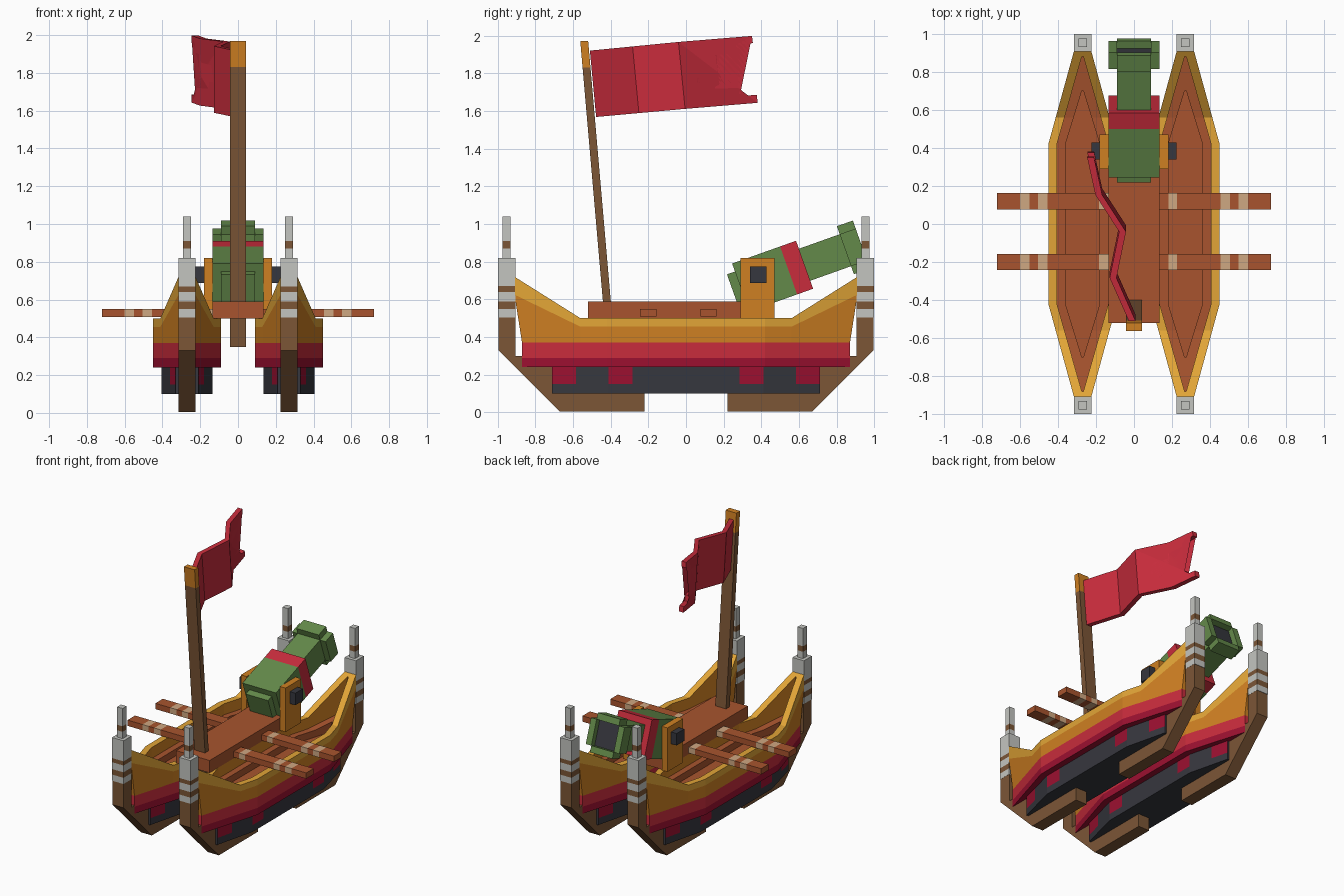
import bpy, bmesh, math

if "Cube" in bpy.data.objects:
    bpy.data.objects.remove(bpy.data.objects["Cube"])

# Palette (linear)
def lin(c):
    c /= 255
    return c / 12.92 if c <= 0.04045 else ((c + 0.055) / 1.055) ** 2.4

PALETTE = {"gold": (226, 165, 55), "orange": (207, 128, 34), "wood": (168, 84, 46),
           "brown": (124, 86, 54), "green": (100, 138, 74), "red": (200, 44, 60),
           "crimson": (156, 16, 48), "charcoal": (54, 55, 62), "pale_grey": (196, 197, 192),
           "tan": (207, 168, 130)}
MATS = {}
for key, rgb in PALETTE.items():
    MATS[key] = bpy.data.materials.new(key)
    MATS[key].diffuse_color = (*[lin(c) for c in rgb], 1)


def finish(name, bm, mats):
    bmesh.ops.recalc_face_normals(bm, faces=bm.faces)
    me = bpy.data.meshes.new(name)
    bm.to_mesh(me)
    bm.free()
    for m in mats:
        me.materials.append(MATS[m])
    ob = bpy.data.objects.new(name, me)
    bpy.context.collection.objects.link(ob)
    return ob


def loft(name, rings, colours, cap0=None, cap1=None, rule=None):
    """Skin closed rings; one colour per span, optional per-face colour rule."""
    slots = list(PALETTE)
    bm = bmesh.new()
    vs = [[bm.verts.new(p) for p in r] for r in rings]
    n = len(vs[0])
    for i, col in enumerate(colours):
        for j in range(n):
            k = (j + 1) % n
            f = bm.faces.new((vs[i][j], vs[i][k], vs[i + 1][k], vs[i + 1][j]))
            f.material_index = slots.index(rule(i, f) if rule else col)
    for ring, col in ((vs[0], cap0 or colours[0]), (vs[-1], cap1 or colours[-1])):
        bm.faces.new(ring).material_index = slots.index(col)
    used = sorted({f.material_index for f in bm.faces})
    for f in bm.faces:
        f.material_index = used.index(f.material_index)
    return finish(name, bm, [slots[u] for u in used])


def rect(a0, a1, b0, b1):
    return [(a0, b0), (a1, b0), (a1, b1), (a0, b1)]


def box(name, x0, x1, y0, y1, z0, z1, col):
    return loft(name, [[(x, y, z) for x, y in rect(x0, x1, y0, y1)] for z in (z0, z1)], [col])


def prism(name, pts, x0, x1, col):
    return loft(name, [[(x, y, z) for y, z in pts] for x in (x0, x1)], [col])


# Hull outline: widest amidships, tapering to both ends
def outline(cx, hw, flat, end, tip, zf, stops):
    def width(y):
        t = max(0, (abs(y) - flat) / (end - flat))
        return hw + (tip - hw) * t
    ys = [-y for y in stops[::-1]] + list(stops)
    return ([(cx + width(y), y, zf(y)) for y in ys] +
            [(cx - width(y), y, zf(y)) for y in ys[::-1]])


def sheer(base, rise):
    return lambda y: base + rise * max(0, (abs(y) - 0.56) / 0.35)


for side, s in (("left", -1), ("right", 1)):
    cx = 0.27 * s
    # Upper hull: coloured strakes, rim, inner wall, deck and well
    rings = []
    for z, rise, end in ((0.24, 0, .87), (0.29, 0, .87), (0.37, 0, .87),
                         (0.455, .17, .91), (0.50, .22, .91)):
        rings.append(outline(cx, .18, .42, end, .045, sheer(z, rise), (.42, .56, end)))
    for hw, z, rise, end in ((.135, .50, .22, .88), (.135, .42, .05, .88),
                             (.09, .42, .05, .70), (.09, .37, 0, .70)):
        rings.append(outline(cx, hw, .42, end, .004, sheer(z, rise), (.42, .56, end)))
    loft(side + "_hull", rings,
         ["crimson", "red", "orange", "gold", "gold", "orange", "wood", "wood"],
         "crimson", "wood")

    # Lower hull with painted patches hanging from the strake
    def patch(i, f):
        y = abs(f.calc_center_median().y)
        vertical = len({round(v.co.y, 3) for v in f.verts}) > 1
        return "crimson" if i == 1 and vertical and (.285 < y < .41 or y > .585) else "charcoal"
    loft(side + "_lower_hull",
         [outline(cx, .135, .41, .71, .06, lambda y, z=z: z, (.285, .41, .585, .71))
          for z in (.10, .15, .24)], ["charcoal"] * 2, rule=patch)

    for end, e in (("bow", -1), ("stern", 1)):
        # Keel and stem
        keel = [(.995, .505), (.995, .33), (.67, .005), (.22, .005), (.22, .12),
                (.6, .12), (.6, .30), (.905, .30), (.905, .505)]
        prism(f"{side}_{end}_keel", [(e * y, z) for y, z in keel], cx - .045, cx + .045, "brown")
        # Banded end post
        levels = [(.505, .046), (.55, .046), (.59, .046), (.64, .046), (.67, .046), (.82, .046),
                  (.82, .022), (.87, .022), (.91, .022), (1.04, .022)]
        rings = [[(cx + a, e * .952 + b, z) for a, b in rect(-h, h, -h, h)] for z, h in levels]
        g, b = "pale_grey", "brown"
        loft(f"{side}_{end}_post", rings, [g, b, g, b, g, g, g, b, g])

    # Oars with pale bands
    inner = (.18, .225) if s > 0 else (.135, .185)
    for row, y in (("front", -.2), ("rear", .12)):
        xs = (.125, *inner, .455, .505, .55, .60, .72)
        rings = [[(s * x, yy, z) for yy, z in rect(y - .043, y + .043, .508, .55)] for x in xs]
        loft(f"{side}_{row}_oar", rings, ["wood", "tan"] * 3 + ["wood"])

    # Cannon bracket and pivot nut
    box(side + "_bracket", *sorted((s * .135, s * .18)), .29, .47, .50, .82, "orange")
    box(side + "_pivot", *sorted((s * .18, s * .224)), .34, .428, .688, .775, "charcoal")

# Central platform
box("platform", -.135, .135, -.52, .46, .50, .59, "wood")

# Cannon, built along a tilted axis
TILT = math.radians(19.6)
CA, SA = math.cos(TILT), math.sin(TILT)


def cannon_ring(u, x0, x1, h0, h1):
    return [(x, .29 + u * CA - h * SA, .663 + u * SA + h * CA) for x, h in rect(x0, x1, h0, h1)]


steps = [(-.045, .09), (0, .09), (0, .135), (.27, .135), (.36, .135), (.36, .09), (.64, .09)]
loft("cannon_barrel", [cannon_ring(u, -r, r, -r, r) for u, r in steps],
     ["green", "green", "green", "red", "red", "green"], cap1="charcoal")
for name, b in (("top", (-.09, .09, .09, .135)), ("bottom", (-.09, .09, -.135, -.09)),
                ("left", (-.135, -.09, -.09, .09)), ("right", (.09, .135, -.09, .09))):
    loft(f"muzzle_{name}", [cannon_ring(u, *b) for u in (.59, .68)], ["green"])

# Leaning mast with a painted tip
rings = []
for z in (.35, 1.83, 1.97):
    y = -.42 - .087 * (z - .59)
    rings.append([(x, yy, z) for x, yy in rect(-.043, .043, y - .021, y + .021)])
loft("mast", rings, ["brown", "orange"])

# Ragged flag: flat profile, sliced, folded in zigzag, then thickened
edge = [(-.51, 1.92), (-.04, 1.966), (.35, 1.998), (.355, 1.96), (.265, 1.95), (.27, 1.908),
        (.155, 1.897), (.155, 1.855), (.07, 1.84), (.058, 1.75), (.106, 1.754), (.106, 1.717),
        (.28, 1.722), (.286, 1.68), (.376, 1.685), (.38, 1.643), (-.005, 1.611),
        (-.477, 1.568), (-.472, 1.606), (-.43, 1.61), (-.408, 1.66), (-.413, 1.828),
        (-.456, 1.839), (-.461, 1.881), (-.503, 1.881)]
FOLDS = [(-.52, .0), (-.27, -.11), (-.025, -.06), (.17, -.185), (.40, -.235)]


def fold(t):
    for (a, xa), (b, xb) in zip(FOLDS, FOLDS[1:]):
        if t <= b or b == FOLDS[-1][0]:
            return xa + (xb - xa) * (t - a) / (b - a)


bm = bmesh.new()
bm.faces.new([bm.verts.new((0, y, z)) for y, z in edge])
bmesh.ops.triangulate(bm, faces=bm.faces[:])
for t, _ in FOLDS[1:-1]:
    bmesh.ops.bisect_plane(bm, geom=bm.verts[:] + bm.edges[:] + bm.faces[:],
                           plane_co=(0, t, 1.8), plane_no=(0, 1, .095))
for v in bm.verts:
    v.co.x = fold(v.co.y + .095 * (v.co.z - 1.8)) - .018
bmesh.ops.dissolve_limit(bm, angle_limit=.02, verts=bm.verts[:], edges=bm.edges[:])
out = bmesh.ops.extrude_face_region(bm, geom=bm.faces[:], use_keep_orig=True)
for v in out["geom"]:
    if isinstance(v, bmesh.types.BMVert):
        v.co.x += .036
finish("flag", bm, ["red"])

for m in bpy.data.materials:
    if m.users and not m.is_grease_pencil:
        m.use_nodes = True
        m.node_tree.nodes["Principled BSDF"].inputs["Base Color"].default_value = m.diffuse_color
